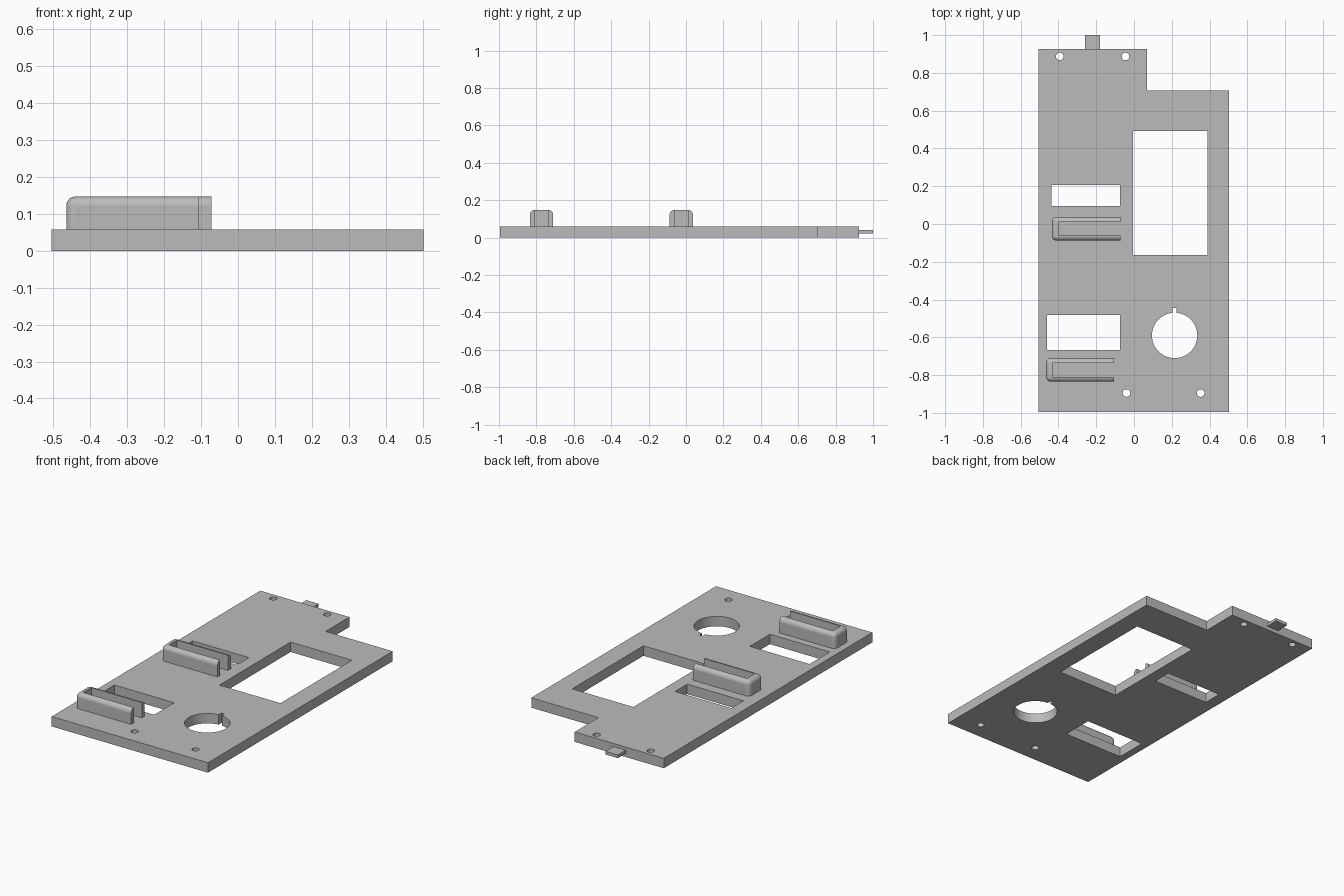
import bpy, bmesh
from math import sin, cos, radians

cube = bpy.data.objects.get("Cube")
if cube:
    bpy.data.objects.remove(cube, do_unlink=True)

THICK = 0.058

grey = bpy.data.materials.new("plain_grey")
grey.use_nodes = True
colour = (0.5, 0.5, 0.5, 1)
grey.diffuse_color = colour
grey.node_tree.nodes["Principled BSDF"].inputs["Base Color"].default_value = colour


def rect(x0, x1, y0, y1):
    return [(x0, y0), (x1, y0), (x1, y1), (x0, y1)]


def arc(cx, cy, r, start=0, end=360, n=32):
    angles = [radians(start + (end - start) * i / n) for i in range(n + 1)]
    return [(cx + r * cos(a), cy + r * sin(a)) for a in angles]


def activate(obj):
    bpy.ops.object.select_all(action="DESELECT")
    obj.select_set(True)
    bpy.context.view_layer.objects.active = obj


def extruded(name, loops, z0, z1):
    """Flat outline with holes, extruded between two heights."""
    curve = bpy.data.curves.new(name, "CURVE")
    curve.dimensions = "2D"
    curve.fill_mode = "BOTH"
    curve.extrude = (z1 - z0) / 2
    for points in loops:
        spline = curve.splines.new("POLY")
        spline.points.add(len(points) - 1)
        for p, (x, y) in zip(spline.points, points):
            p.co = (x, y, 0, 1)
        spline.use_cyclic_u = True
    obj = bpy.data.objects.new(name, curve)
    bpy.context.collection.objects.link(obj)
    obj.location.z = (z0 + z1) / 2
    activate(obj)
    bpy.ops.object.convert(target="MESH")
    obj = bpy.context.object
    bm = bmesh.new()
    bm.from_mesh(obj.data)
    bmesh.ops.remove_doubles(bm, verts=bm.verts, dist=1e-5)
    bmesh.ops.recalc_face_normals(bm, faces=bm.faces)
    bm.to_mesh(obj.data)
    bm.free()
    obj.data.materials.clear()
    obj.data.materials.append(grey)
    bpy.ops.object.shade_smooth_by_angle(angle=radians(30))
    return obj


def guide(name, x0, x1, y0, y1, wall=0.026, end=0.034, top=0.147):
    """U-shaped rail, open at +x, with rounded outer edges."""
    obj = extruded(name, [rect(x0, x1, y0, y1)], THICK - 0.01, top)
    bm = bmesh.new()
    bm.from_mesh(obj.data)
    # Round the rim and the closed end, leaving the open end and base square
    zmax = max(v.co.z for v in bm.verts)
    bmesh.ops.dissolve_limit(bm, angle_limit=0.01, verts=bm.verts, edges=bm.edges)
    edges = []
    for e in bm.edges:
        a, b = (v.co for v in e.verts)
        rim = min(a.z, b.z) > zmax - 1e-4 and min(a.x, b.x) < x1 - 1e-4
        closed = max(a.x, b.x) < x0 + 1e-4 and abs(a.z - b.z) > 0.01
        if rim or closed:
            edges.append(e)
    bmesh.ops.bevel(bm, geom=edges, offset=0.025, segments=6, profile=0.5, affect="EDGES")
    bm.to_mesh(obj.data)
    bm.free()
    # Cut the channel down to the plate
    cutter = extruded("channel_cutter", [rect(x0 + end, x1 + 0.1, y0 + wall, y1 - wall)],
                      THICK - 0.03, top + 0.1)
    cutter.hide_render = True
    mod = obj.modifiers.new("channel", "BOOLEAN")
    mod.operation = "DIFFERENCE"
    mod.solver = "EXACT"
    mod.object = cutter
    activate(obj)
    bpy.ops.object.modifier_apply(modifier="channel")
    bpy.data.objects.remove(cutter, do_unlink=True)
    bpy.ops.object.shade_smooth_by_angle(angle=radians(30))
    return obj


# Stepped plate with windows, keyed round opening and screw holes
outline = [(-0.505, -0.995), (0.503, -0.995), (0.503, 0.707),
           (0.07, 0.707), (0.07, 0.926), (-0.505, 0.926)]
keyhole = arc(0.215, -0.59, 0.12, 95, 445, 64) + [(0.2255, -0.445), (0.2045, -0.445)]
windows = [rect(-0.005, 0.39, -0.165, 0.492),
           rect(-0.437, -0.074, 0.095, 0.207),
           rect(-0.46, -0.074, -0.667, -0.482)]
screws = [arc(x, y, 0.02, 0, 345, 23) for x, y in
          [(-0.393, 0.887), (-0.045, 0.887), (-0.04, -0.895), (0.353, -0.895)]]
extruded("plate", [outline, keyhole] + windows + screws, 0, THICK)

# Locating tab on the back edge
extruded("back_tab", [rect(-0.26, -0.181, 0.92, 1.0)], 0.022, 0.04)

# Two switch guides
guide("upper_guide", -0.435, -0.072, -0.088, 0.037)
guide("lower_guide", -0.465, -0.105, -0.835, -0.71)
